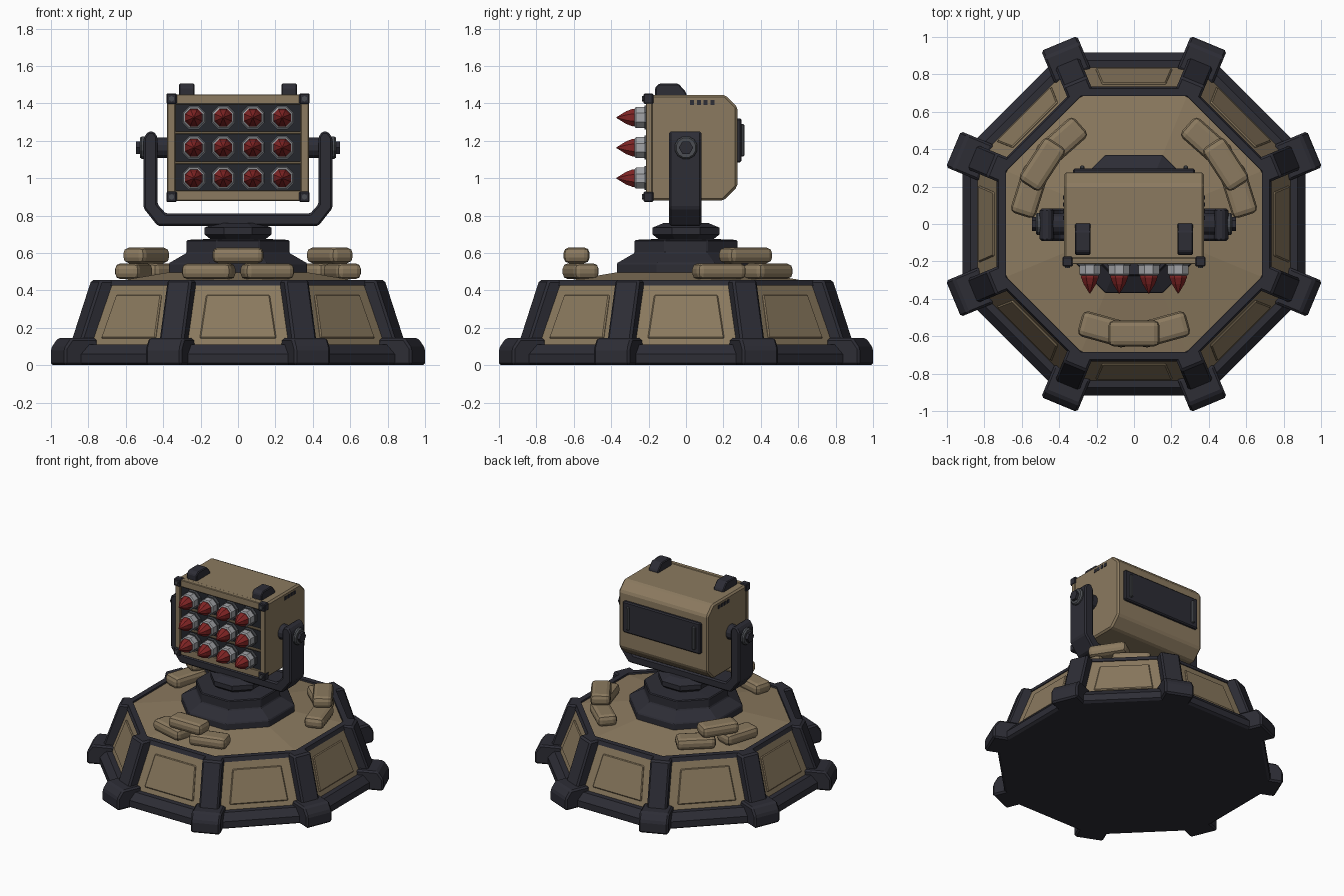
import bpy, bmesh, math
from mathutils import Matrix, Vector

if "Cube" in bpy.data.objects:
    bpy.data.objects.remove(bpy.data.objects["Cube"])

C8 = math.cos(math.pi / 8)


def material(name, rgb):
    m = bpy.data.materials.new(name)
    m.diffuse_color = (*rgb, 1)
    m.use_nodes = True
    m.node_tree.nodes["Principled BSDF"].inputs["Base Color"].default_value = m.diffuse_color
    return m


TAN = material("sand tan", (0.26, 0.195, 0.115))
DARK = material("dark slate", (0.026, 0.026, 0.036))
PANEL = material("launch panel black", (0.018, 0.02, 0.026))
STEEL = material("bolt steel", (0.07, 0.075, 0.085))
GREY = material("light grey", (0.36, 0.37, 0.39))
RED = material("warhead red", (0.22, 0.018, 0.018))


def finish(name, bm, mat, bevel=0.0, segments=1, matrix=None):
    bmesh.ops.recalc_face_normals(bm, faces=bm.faces)
    if matrix is not None:
        bm.transform(matrix)
    me = bpy.data.meshes.new(name)
    bm.to_mesh(me)
    bm.free()
    me.materials.append(mat)
    ob = bpy.data.objects.new(name, me)
    bpy.context.collection.objects.link(ob)
    if bevel:
        mod = ob.modifiers.new("bevel", 'BEVEL')
        mod.width, mod.segments = bevel, segments
        mod.limit_method, mod.angle_limit = 'ANGLE', math.radians(25)
    return ob


def loft(name, profile, mat, n=8, bevel=0.0, matrix=None, closed=False):
    """Stack of n-gon rings; profile holds (apothem, height) pairs."""
    bm = bmesh.new()
    rings = []
    for a, z in profile:
        r = a / math.cos(math.pi / n)
        rings.append([bm.verts.new((r * math.cos((i + .5) * math.tau / n),
                                    r * math.sin((i + .5) * math.tau / n), z)) for i in range(n)])
    pairs = list(zip(rings, rings[1:]))
    if closed:
        pairs.append((rings[-1], rings[0]))
    else:
        bm.faces.new(rings[0])
        bm.faces.new(rings[-1])
    for lo, hi in pairs:
        for i in range(n):
            j = (i + 1) % n
            bm.faces.new((lo[i], lo[j], hi[j], hi[i]))
    return finish(name, bm, mat, bevel, matrix=matrix)


def extrude(name, pts, lo, hi, axis, mat, bevel=0.0, matrix=None):
    """Extrude a 2D outline along x (outline y,z) or y (outline x,z)."""
    bm = bmesh.new()
    put = (lambda p, d: (d, p[0], p[1])) if axis == 'x' else (lambda p, d: (p[0], d, p[1]))
    a = [bm.verts.new(put(p, lo)) for p in pts]
    b = [bm.verts.new(put(p, hi)) for p in pts]
    bm.faces.new(a)
    bm.faces.new(b)
    for i in range(len(pts)):
        j = (i + 1) % len(pts)
        bm.faces.new((a[i], a[j], b[j], b[i]))
    return finish(name, bm, mat, bevel, matrix=matrix)


def box(name, x, y, z, mat, bevel=0.0, segments=1, matrix=None):
    bm = bmesh.new()
    bmesh.ops.create_cube(bm, size=1)
    for v in bm.verts:
        v.co = [(s[0] + s[1]) / 2 + c * (s[1] - s[0]) for s, c in zip((x, y, z), v.co)]
    return finish(name, bm, mat, bevel, segments, matrix)


def turn(a):
    return Matrix.Rotation(a, 4, 'Z')


# Octagonal base: skirt, sloped wall, top lip and shallow conical deck
loft("base_skirt", [(0.90, 0), (0.918, 0.012), (0.918, 0.06), (0.875, 0.11), (0.80, 0.11)], DARK)
loft("base_wall", [(0.84, 0.10), (0.725, 0.435)], TAN)
loft("deck_lip", [(0.735, 0.425), (0.725, 0.455), (0.685, 0.455), (0.68, 0.425)], DARK, closed=True)
loft("deck", [(0.69, 0.42), (0.69, 0.442), (0.35, 0.50)], TAN)

# Raised trapezoid wall plates, tilted to the wall slope
tilt = math.atan2(0.115, 0.335)
for k in range(8):
    m = (turn(k * math.pi / 4) @ Matrix.Translation((0, -0.84, 0.10))
         @ Matrix.Rotation(-tilt, 4, 'X'))
    extrude("wall_plate", [(-0.205, 0.045), (0.205, 0.045), (0.17, 0.29), (-0.17, 0.29)],
            -0.009, 0.01, 'y', TAN, 0.006, m)

# Corner ribs with chunky feet
for k in range(8):
    m = turn((k + .5) * math.pi / 4)
    extrude("corner_rib", [(0.76, 0.05), (0.955, 0.05), (0.935, 0.14), (0.825, 0.455), (0.735, 0.455)],
            -0.07, 0.07, 'x', DARK, 0.012, m)
    extrude("corner_foot", [(0.80, 0), (1.045, 0), (1.045, 0.09), (1.005, 0.145), (0.86, 0.145)],
            -0.104, 0.104, 'x', DARK, 0.012, m)

# Turntable pedestal
loft("pedestal", [(0.37, 0.48), (0.37, 0.545), (0.275, 0.60), (0.275, 0.67), (0.15, 0.675)],
     DARK, bevel=0.006)
loft("pedestal_neck", [(0.13, 0.66), (0.18, 0.70), (0.18, 0.735), (0.12, 0.76)], DARK)

# Sandbag clusters: two below, one on top
for centre in (-90, 33, 147):
    for off, z in ((-15.5, 0.46), (15.5, 0.46), (0, 0.545)):
        box("sandbag", (0.515, 0.655), (-0.137, 0.137), (z, z + 0.085), TAN, 0.03, 2,
            turn(math.radians(centre + off)))

# U-shaped yoke
half = [(0.43, 0.745), (0.505, 0.84), (0.505, 1.215), (0.48, 1.25), (0.45, 1.25),
        (0.43, 1.22), (0.43, 0.86), (0.385, 0.81)]
extrude("yoke", half + [(-x, z) for x, z in reversed(half)], -0.09, 0.082, 'y', DARK, 0.01)

# Trunnions and pivot bolts
for s in (-1, 1):
    m = Matrix.Translation((0, 0, 1.163)) @ Matrix.Rotation(s * math.pi / 2, 4, 'Y')
    loft("trunnion", [(0.055, 0.36), (0.055, 0.44)], DARK, 12, matrix=m)
    loft("pivot_disc", [(0.06, 0.49), (0.06, 0.515), (0.052, 0.525)], STEEL, 12, matrix=m)
    loft("pivot_bolt", [(0.033, 0.515), (0.033, 0.545)], DARK, 6, matrix=m)

# Launcher housing
extrude("launcher_body", [(-0.19, 0.88), (0.20, 0.88), (0.275, 0.955), (0.275, 1.38),
                          (0.21, 1.445), (-0.19, 1.445)], -0.375, 0.375, 'x', TAN, 0.012)
box("launch_panel", (-0.36, 0.36), (-0.20, -0.18), (0.90, 1.43), PANEL)
for s in (-1, 1):
    x = sorted((s * 0.335, s * 0.38))
    box("frame_side", x, (-0.215, -0.18), (0.878, 1.448), TAN, 0.005)
for lo, hi in ((0.878, 0.935), (1.075, 1.09), (1.235, 1.25), (1.395, 1.448)):
    box("frame_bar", (-0.34, 0.34), (-0.214, -0.18), (lo, hi), TAN, 0.004)

# Corner brackets with bolts
for sx in (-1, 1):
    for z in (0.90, 1.425):
        x = sx * 0.355
        box("corner_bracket", (x - 0.028, x + 0.028), (-0.227, -0.175), (z - 0.028, z + 0.028), DARK, 0.006)
        m = Matrix.Translation((x, 0, z)) @ Matrix.Rotation(math.pi / 2, 4, 'X')
        loft("bracket_bolt", [(0.013, 0.22), (0.013, 0.235)], STEEL, 6, matrix=m)

# Rocket grid
for z in (1.0, 1.163, 1.324):
    for x in (-0.236, -0.079, 0.079, 0.236):
        m = Matrix.Translation((x, 0, z)) @ Matrix.Rotation(math.pi / 2, 4, 'X')
        loft("tube_collar", [(0.064, 0.19), (0.064, 0.222)], STEEL, matrix=m)
        loft("rocket_body", [(0.056, 0.21), (0.056, 0.268), (0.048, 0.275)], GREY, matrix=m)
        loft("rocket_tip", [(0.045, 0.27), (0.047, 0.285), (0.034, 0.32), (0.002, 0.372)], RED, matrix=m)

for s in (-1, 1):
    # Top latches
    x = sorted((s * 0.232, s * 0.315))
    extrude("top_latch", [(-0.165, 1.435), (0.005, 1.435), (0.0, 1.46), (-0.04, 1.505),
                          (-0.145, 1.505), (-0.165, 1.485)], x[0], x[1], 'x', DARK, 0.006)
    # Side vent slots
    for i in range(4):
        y = 0.022 + i * 0.036
        box("side_vent", sorted((s * 0.37, s * 0.379)), (y, y + 0.022), (1.392, 1.418), DARK)
    # Rear door handles
    x = sorted((s * 0.265, s * 0.29))
    box("rear_handle", x, (0.29, 0.312), (1.115, 1.29), STEEL, 0.006)

# Rear door
box("rear_door", (-0.325, 0.325), (0.26, 0.297), (1.085, 1.32), DARK, 0.008)
